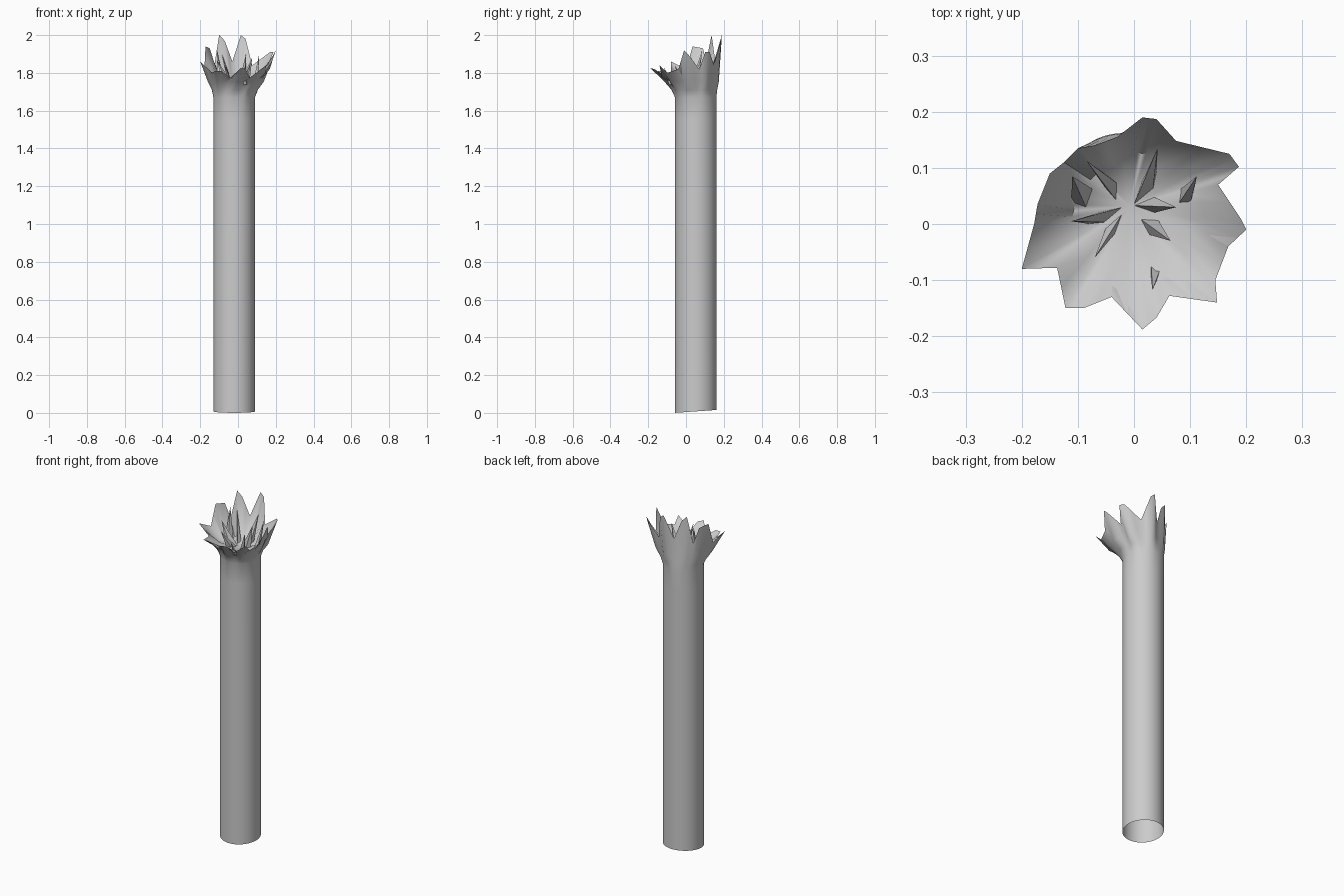
import bpy, bmesh, math
from mathutils import Vector

cube = bpy.data.objects.get("Cube")
if cube:
    bpy.data.objects.remove(cube)

grey = bpy.data.materials.new("plain_grey")
grey.use_nodes = True
grey.diffuse_color = (0.6, 0.6, 0.6, 1)
grey.node_tree.nodes["Principled BSDF"].inputs["Base Color"].default_value = (0.6, 0.6, 0.6, 1)


def add_object(name, bm, angle):
    mesh = bpy.data.meshes.new(name)
    bm.to_mesh(mesh)
    bm.free()
    mesh.materials.append(grey)
    obj = bpy.data.objects.new(name, mesh)
    bpy.context.collection.objects.link(obj)
    bpy.ops.object.select_all(action='DESELECT')
    obj.select_set(True)
    bpy.context.view_layer.objects.active = obj
    bpy.ops.object.shade_smooth_by_angle(angle=math.radians(angle))
    return obj


def add_ring(bm, points):
    return [bm.verts.new(p) for p in points]


def bridge(bm, low, high):
    n = len(low)
    for i in range(n):
        j = (i + 1) % n
        bm.faces.new((low[i], low[j], high[j], high[i]))


# Splintered rim, counter-clockwise from the +x side: valleys and blunt tips
rim = [Vector(p) for p in (
    (.2, -.01, 1.92), (.19, .01, 1.9), (.15, .07, 1.82), (.187, .102, 1.91), (.17, .125, 1.91),
    (.075, .148, 1.84), (.04, .187, 1.98), (.015, .19, 2), (-.03, .155, 1.86),
    (-.07, .14, 1.97), (-.1, .135, 2), (-.125, .11, 1.84), (-.15, .09, 1.93), (-.172, .035, 1.94),
    (-.178, .0, 1.82), (-.2, -.08, 1.86), (-.137, -.078, 1.8),
    (-.122, -.15, 1.81), (-.09, -.15, 1.81), (-.04, -.13, 1.775),
    (.015, -.188, 1.825), (.04, -.167, 1.82), (.063, -.128, 1.775),
    (.148, -.14, 1.84), (.145, -.1, 1.8), (.168, -.04, 1.82))]
edge = []
for a, b in zip(rim, rim[1:] + rim[:1]):
    edge += [a, (a + b) / 2]

# Trunk tube, open below, flaring into the rim
center = Vector((-.02, .052, 0))
count = len(edge)
start = math.atan2(edge[0].y - center.y, edge[0].x - center.x)


def tube_point(i, z):
    t = start + 2 * math.pi * i / count
    return center + Vector((.11 * math.cos(t), .11 * math.sin(t), z))


bm = bmesh.new()
foot = [tube_point(i, 0) for i in range(count)]
for p in foot:
    p.z = .008 + .07 * (p.y - center.y)
rings = [foot, [tube_point(i, 1.55) for i in range(count)], [tube_point(i, 1.67) for i in range(count)]]
for blend, z in ((.15, 1.71), (.45, 1.755)):
    ring = [tube_point(i, z).lerp(Vector((p.x, p.y, z)), blend) for i, p in enumerate(edge)]
    rings.append(ring)
rings.append(edge)
loops = [add_ring(bm, r) for r in rings]
for low, high in zip(loops, loops[1:]):
    bridge(bm, low, high)

# Broken wood inside the rim, dished towards the heart
heart = Vector((-.007, .032, 1.73))
inner = add_ring(bm, [Vector((*heart.xy.lerp(p.xy, .6), 1.755)) for p in edge])
bridge(bm, loops[-1], inner)
middle = bm.verts.new(heart)
for i in range(count):
    bm.faces.new((inner[i], inner[(i + 1) % count], middle))
add_object("trunk", bm, 60)

# Splinters standing inside: base start, base end, tip, half width
blades = [((0, .035), (.04, .09), (.042, .135, 1.9), .012),
          ((-.03, .04), (-.045, .085), (-.085, .113, 1.9), .012),
          ((.0, .033), (.06, .035), (.075, .03, 1.88), .014),
          ((.01, .01), (.05, -.015), (.065, -.03, 1.85), .016),
          ((-.02, .03), (-.08, .0), (-.112, .005, 1.87), .01),
          ((-.02, .02), (-.055, -.03), (-.07, -.06, 1.84), .01),
          ((-.07, .06), (-.112, .035), (-.11, .085, 1.92), .022),
          ((.08, .06), (.1, .035), (.112, .085, 1.9), .018),
          ((.03, -.06), (.045, -.09), (.033, -.118, 1.83), .012)]
bm = bmesh.new()
for a, b, tip, width in blades:
    a, b = Vector((*a, 1.73)), Vector((*b, 1.74))
    side = (b - a).cross(Vector((0, 0, 1))).normalized() * width
    base = add_ring(bm, (a, b * .6 + a * .4 + side, b, b * .6 + a * .4 - side))
    top = bm.verts.new(tip)
    for i in range(4):
        bm.faces.new((base[i], base[(i + 1) % 4], top))
bmesh.ops.recalc_face_normals(bm, faces=bm.faces[:])
add_object("inner_splinters", bm, 30)
